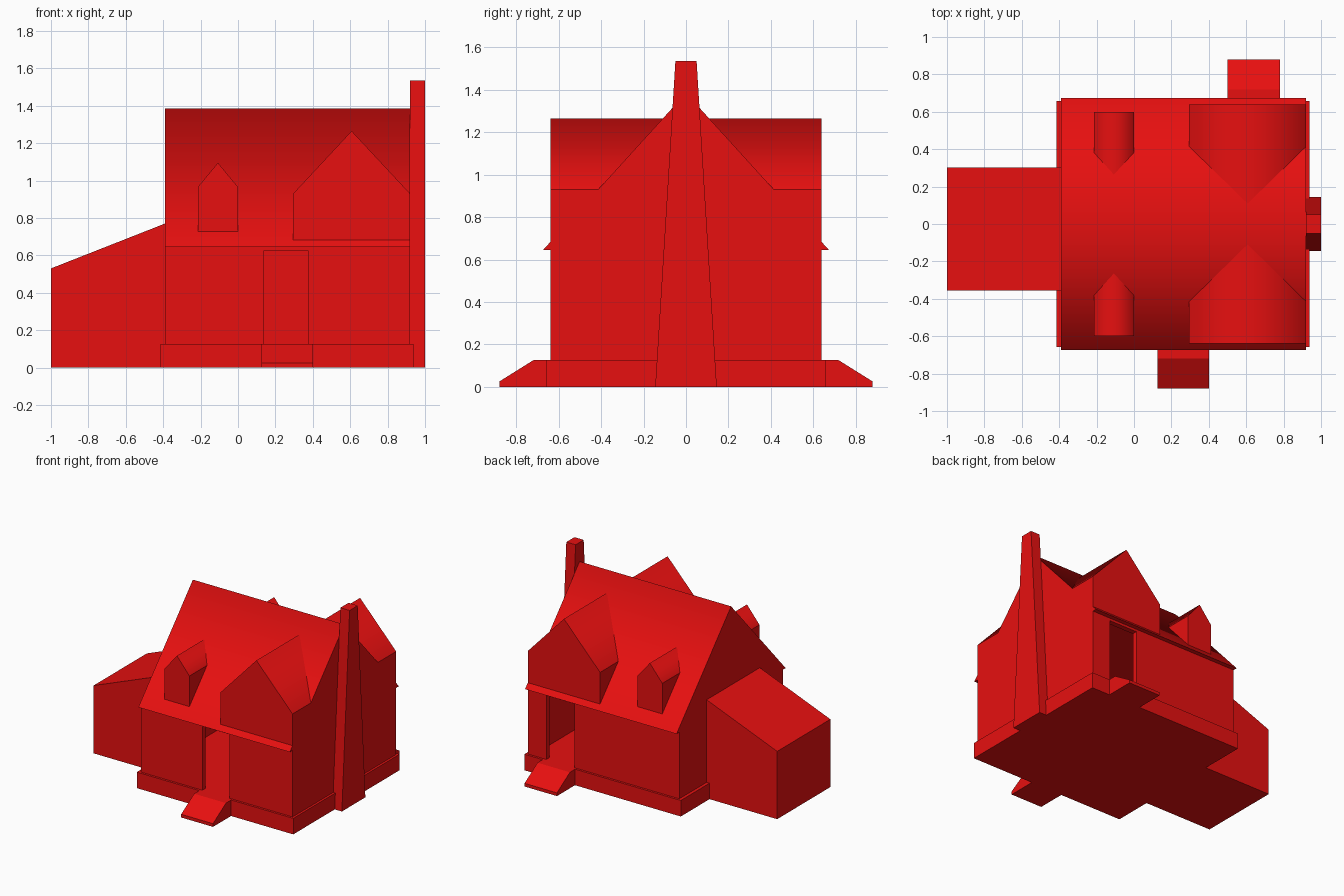
import bpy
import bmesh
from mathutils import Vector

default = bpy.data.objects.get("Cube")
if default:
    bpy.data.objects.remove(default)

COLOUR = (0.8, 0.005, 0.005, 1)
red = bpy.data.materials.new("red")
red.use_nodes = True
red.diffuse_color = COLOUR
red.node_tree.nodes["Principled BSDF"].inputs["Base Color"].default_value = COLOUR

LEFT, RIGHT = -0.39, 0.92        # house ends along x
WALL_Y, THICK = 0.64, 0.04
FLOOR, EAVE = 0.125, 0.645
RIDGE = 1.385


def prism(name, profile, axis, lo, hi, soft_ridge=None):
    """Extrude a profile along an axis; a soft ridge at that height is shaded smooth."""
    def place(p, d):
        return {"x": (d, p[0], p[1]), "y": (p[0], d, p[1])}[axis]

    bm = bmesh.new()
    near = [bm.verts.new(place(p, lo)) for p in profile]
    far = [bm.verts.new(place(p, hi)) for p in profile]
    bm.faces.new(near)
    bm.faces.new(far)
    count = len(profile)
    for i in range(count):
        j = (i + 1) % count
        face = bm.faces.new((near[i], near[j], far[j], far[i]))
        if soft_ridge is not None:
            face.smooth = any(abs(v.co.z - soft_ridge) < 0.001 for v in face.verts)
    bmesh.ops.recalc_face_normals(bm, faces=bm.faces)
    mesh = bpy.data.meshes.new(name)
    bm.to_mesh(mesh)
    bm.free()
    mesh.materials.append(red)
    obj = bpy.data.objects.new(name, mesh)
    bpy.context.collection.objects.link(obj)
    return obj


def rect(a0, a1, z0, z1):
    return [(a0, z0), (a1, z0), (a1, z1), (a0, z1)]


def gable(a0, a1, z0, eave, peak):
    return [(a0, z0), (a1, z0), (a1, eave), ((a0 + a1) / 2, peak), (a0, eave)]


# Plinth, which is also the floor of the hollow house
prism("plinth", rect(-0.657, 0.657, 0, FLOOR), "x", -0.415, 0.938)

# End walls
for name, x in (("left_wall", LEFT), ("right_wall", RIGHT - THICK)):
    prism(name, rect(-WALL_Y, WALL_Y, FLOOR, EAVE), "x", x, x + THICK)

# Front and back: wall with open doorway, ramped step, two dormers
for side, s, door, step in (("front", -1, (0.14, 0.375), (0.125, 0.40)),
                            ("back", 1, (0.515, 0.76), (0.50, 0.78))):
    d0, d1 = door
    doorway = [(LEFT, FLOOR), (d0, FLOOR), (d0, 0.625), (d1, 0.625), (d1, FLOOR),
               (RIGHT, FLOOR), (RIGHT, EAVE), (LEFT, EAVE)]
    prism(side + "_wall", doorway, "y", s * WALL_Y, s * (WALL_Y - THICK))

    ramp = [(0.65, 0), (0.88, 0), (0.88, 0.025), (0.72, FLOOR), (0.65, FLOOR)]
    prism(side + "_step", [(s * y, z) for y, z in ramp], "x", *step)

    prism(side + "_small_dormer", gable(-0.215, 0.0, 0.72, 0.965, 1.095), "y",
          s * 0.60, s * 0.15, soft_ridge=1.095)
    prism(side + "_large_dormer", gable(0.295, RIGHT, 0.68, 0.93, 1.265), "y",
          s * WALL_Y, s * 0.06, soft_ridge=1.265)

# Main roof
prism("roof", [(-0.674, EAVE), (0.674, EAVE), (0, RIDGE)], "x", LEFT, RIGHT,
      soft_ridge=RIDGE)

# Lean-to wing on the house's right-hand end
prism("side_wing", [(-1, 0), (LEFT, 0), (LEFT, 0.77), (-1, 0.53)], "y", -0.355, 0.302)

# Tapered chimney
prism("chimney", [(-0.145, 0), (0.145, 0), (0.05, 1.535), (-0.05, 1.535)], "x", RIGHT, 1.0)
